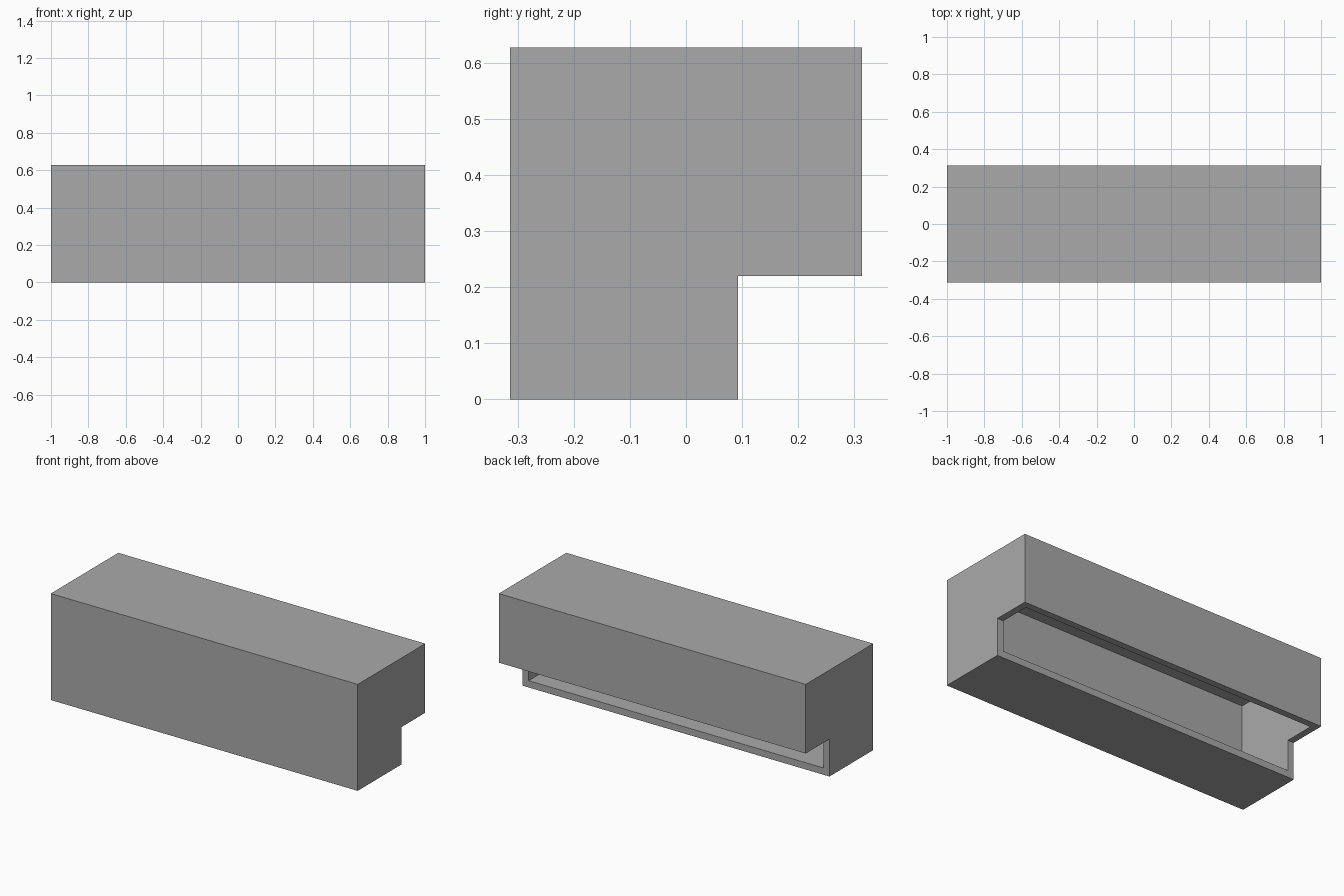
import bpy
import bmesh

cube = bpy.data.objects.get("Cube")
if cube:
    bpy.data.objects.remove(cube, do_unlink=True)

HALF_LENGTH = 1.0
FRONT, BACK, TOP = -0.314, 0.314, 0.627
NOTCH_Y, NOTCH_Z = 0.093, 0.22
WALL = 0.04

# Plain grey
grey = bpy.data.materials.new("plain grey")
grey.use_nodes = True
colour = (0.4, 0.4, 0.4, 1)
grey.diffuse_color = colour
grey.node_tree.nodes["Principled BSDF"].inputs["Base Color"].default_value = colour

# Notched end profile, running from the notch around to the notch
profile = [(NOTCH_Y, 0), (FRONT, 0), (FRONT, TOP), (BACK, TOP),
           (BACK, NOTCH_Z), (NOTCH_Y, NOTCH_Z)]

# Thin outer skin: two end walls joined by floor, front, top and back
bm = bmesh.new()
ends = [[bm.verts.new((x, y, z)) for y, z in profile]
        for x in (-HALF_LENGTH, HALF_LENGTH)]
for end in ends:
    bm.faces.new(end)
for i in range(4):
    bm.faces.new((ends[0][i], ends[0][i + 1], ends[1][i + 1], ends[1][i]))
bmesh.ops.recalc_face_normals(bm, faces=bm.faces)
top_face = max(bm.faces, key=lambda f: f.calc_center_median().z)
if top_face.normal.z < 0:
    bmesh.ops.reverse_faces(bm, faces=bm.faces)
mesh = bpy.data.meshes.new("hollow_casing")
bm.to_mesh(mesh)
bm.free()
mesh.materials.append(grey)

casing = bpy.data.objects.new("hollow_casing", mesh)
bpy.context.collection.objects.link(casing)

# Wall thickness, added inwards
shell = casing.modifiers.new("walls", 'SOLIDIFY')
shell.thickness = WALL
shell.offset = -1
shell.use_even_offset = True
shell.use_quality_normals = True
